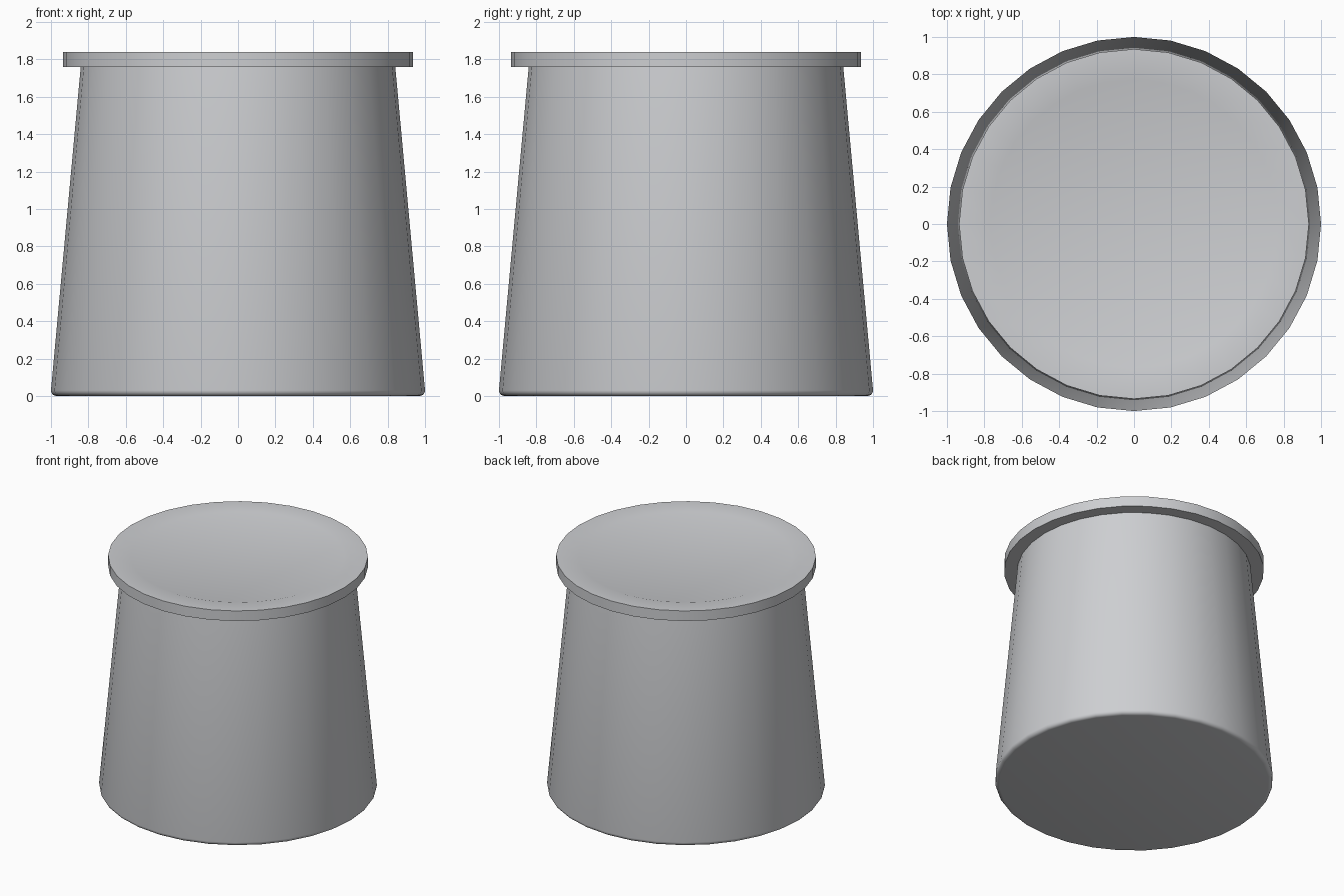
import bpy
import bmesh
import math
from mathutils import Matrix

cube = bpy.data.objects.get("Cube")
if cube:
    bpy.data.objects.remove(cube, do_unlink=True)

SIDES = 32

grey = bpy.data.materials.new("pale_grey")
grey.use_nodes = True
colour = (0.61, 0.62, 0.64, 1.0)
grey.diffuse_color = colour
grey.node_tree.nodes["Principled BSDF"].inputs["Base Color"].default_value = colour


def lathe(name, profile):
    """Spin a (radius, height) profile around z; close both ends with flat faces."""
    bm = bmesh.new()
    rings = []
    for radius, height in profile:
        ring = bmesh.ops.create_circle(
            bm, segments=SIDES, radius=radius,
            matrix=Matrix.Translation((0, 0, height)))["verts"]
        rings.append(ring)
    for low, high in zip(rings, rings[1:]):
        for i in range(SIDES):
            j = (i + 1) % SIDES
            bm.faces.new((low[i], low[j], high[j], high[i]))
    bm.faces.new(rings[0])
    bm.faces.new(rings[-1])
    bmesh.ops.recalc_face_normals(bm, faces=bm.faces)
    mesh = bpy.data.meshes.new(name)
    bm.to_mesh(mesh)
    bm.free()
    mesh.materials.append(grey)
    obj = bpy.data.objects.new(name, mesh)
    bpy.context.collection.objects.link(obj)
    bpy.ops.object.select_all(action="DESELECT")
    obj.select_set(True)
    bpy.context.view_layer.objects.active = obj
    bpy.ops.object.shade_smooth_by_angle(angle=math.radians(40))
    return obj


# Tapered body with a small rounded bottom edge
ROUND = 0.03
body = []
for step in range(5):
    a = math.radians(90 * step / 4)
    body.append((1 - ROUND + ROUND * math.sin(a), ROUND - ROUND * math.cos(a)))
body.append((0.84, 1.77))
lathe("tapered_body", body)

# Flat rim lid with a very shallow dished centre
lathe("rim_lid", [(0.935, 1.76), (0.935, 1.84), (0.79, 1.84), (0.77, 1.834)])
